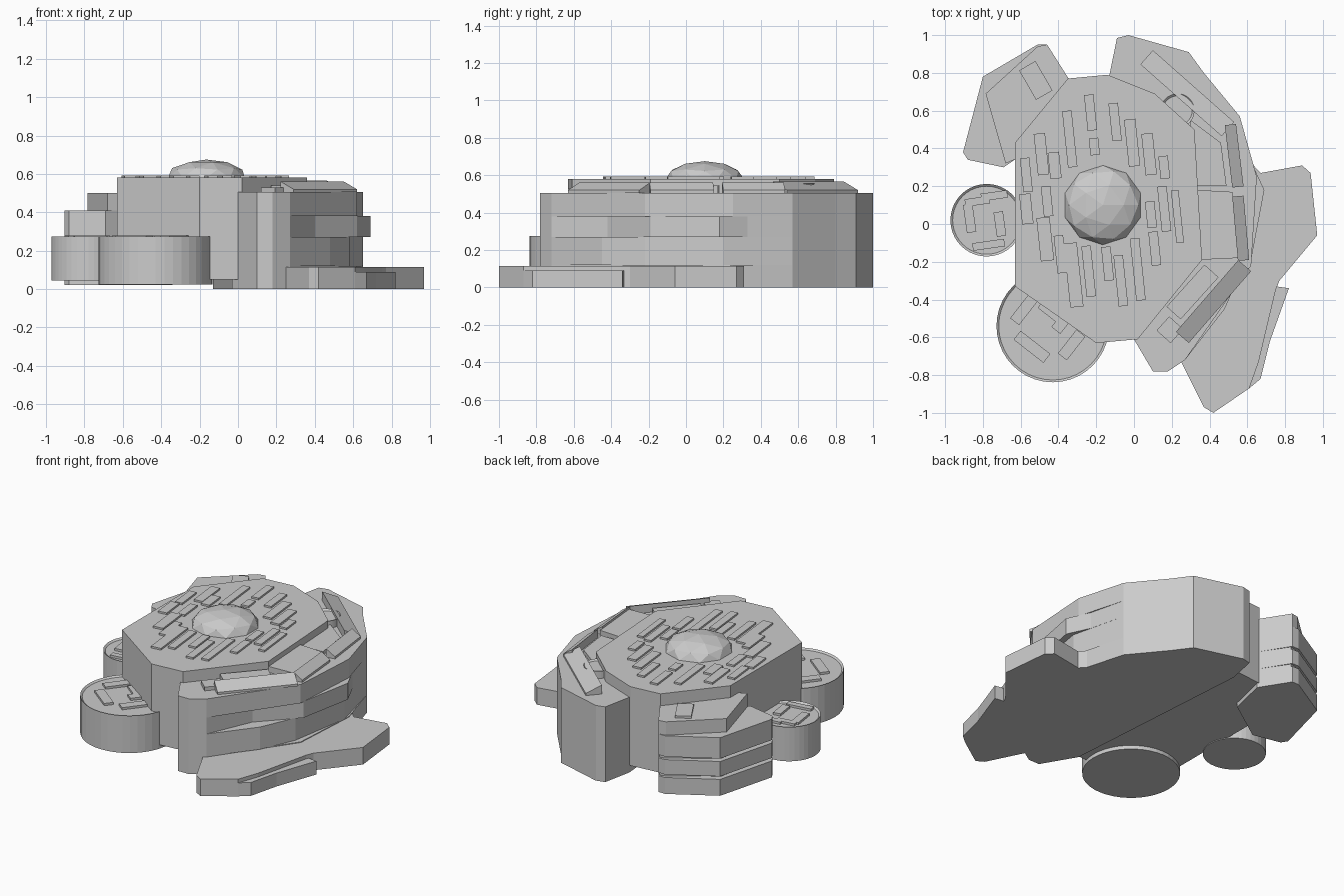
import bpy, bmesh, math
from mathutils import Matrix, Vector

cube = bpy.data.objects.get("Cube")
if cube:
    bpy.data.objects.remove(cube, do_unlink=True)

grey = bpy.data.materials.new("concrete grey")
grey.use_nodes = True
grey.diffuse_color = (0.6, 0.6, 0.6, 1)
grey.node_tree.nodes["Principled BSDF"].inputs["Base Color"].default_value = (0.6, 0.6, 0.6, 1)


def finish(name, bm):
    bmesh.ops.recalc_face_normals(bm, faces=bm.faces)
    mesh = bpy.data.meshes.new(name)
    bm.to_mesh(mesh)
    bm.free()
    mesh.materials.append(grey)
    ob = bpy.data.objects.new(name, mesh)
    bpy.context.collection.objects.link(ob)
    return ob


def slab(name, outline, z0, z1):
    """Vertical prism over a plan outline."""
    bm = bmesh.new()
    face = bm.faces.new([bm.verts.new((x, y, z0)) for x, y in outline])
    top = bmesh.ops.extrude_face_region(bm, geom=[face])
    verts = [g for g in top["geom"] if isinstance(g, bmesh.types.BMVert)]
    bmesh.ops.translate(bm, verts=verts, vec=(0, 0, z1 - z0))
    return finish(name, bm)


def box(name, x, y, w, l, z0, z1, turn=0):
    bm = bmesh.new()
    m = (Matrix.Translation((x, y, (z0 + z1) / 2)) @ Matrix.Rotation(math.radians(turn), 4, 'Z')
         @ Matrix.Diagonal((w, l, z1 - z0, 1)))
    bmesh.ops.create_cube(bm, size=1, matrix=m)
    return finish(name, bm)


def wedge(name, a, b, width, z0, z1):
    """Sloping panel: outer edge a-b stays low, the inner edge rises."""
    a, b = Vector(a), Vector(b)
    inward = Vector((-(b - a).y, (b - a).x)).normalized() * width
    bm = bmesh.new()
    rows = []
    for p in (a, b):
        q = p + inward
        rows.append([bm.verts.new(v) for v in
                     ((*p, z0), (*q, z0), (*q, z1), (*p, z0 + 0.015))])
    bm.faces.new(rows[0])
    bm.faces.new(rows[1])
    for i in range(4):
        j = (i + 1) % 4
        bm.faces.new((rows[0][i], rows[0][j], rows[1][j], rows[1][i]))
    return finish(name, bm)


def drum(name, x, y, r, z0, z1):
    """Round annex with a thin raised rim."""
    bm = bmesh.new()
    bmesh.ops.create_cone(bm, cap_ends=True, segments=40, radius1=r, radius2=r, depth=z1 - z0,
                          matrix=Matrix.Translation((x, y, (z0 + z1) / 2)))
    bm.faces.ensure_lookup_table()
    top = max(bm.faces, key=lambda f: f.calc_center_median().z)
    bmesh.ops.inset_region(bm, faces=[top], thickness=0.012)
    bmesh.ops.translate(bm, verts=top.verts, vec=(0, 0, -0.01))
    return finish(name, bm)


# Main hall and its roof plate
hall = [(-.2, -.63), (.02, -.61), (.36, -.19), (.32, .5), (.11, .69),
        (-.14, .79), (-.35, .77), (-.63, .43), (-.63, -.33)]
slab("main_hall", hall, .05, .565)
slab("roof_plate", hall, .565, .58)

# East building: stacked storeys with alternating outlines
west_back = [(.56, .57), (.37, .8), (.29, .91), (-.03, 1), (-.09, .985), (-.13, .79), (-.03, -.56)]
front = [(.1, -.78), (.18, -.78), (.27, -.72)]
outer = front + [(.62, -.22), (.65, .25)] + west_back
middle = front + [(.4, -.42), (.62, -.19), (.69, .18), (.62, .33)] + west_back
inner = front + [(.48, -.45), (.58, -.22), (.65, .2)] + west_back
slab("ground_storey", outer, 0, .12)
slab("lower_storey", inner, .12, .27)
slab("middle_storey", middle, .27, .38)
slab("upper_storey", outer, .38, .505)

# Low wings on the ground
slab("front_wing", [(.25, -.73), (.37, -.97), (.42, -1), (.61, -.87), (.66, -.73),
                    (.75, -.35), (.77, -.3), (.6, -.1)], 0, .115)
slab("front_wing_ledge", [(.61, -.87), (.67, -.82), (.72, -.62), (.82, -.34), (.75, -.33)], 0, .09)
slab("east_wing", [(.55, -.3), (.77, -.3), (.97, -.06), (.935, .27), (.89, .31),
                   (.67, .27), (.55, .4)], 0, .115)

# North-west wing: storeys with recessed bands and a raised upper block
nw = [(-.69, .3), (-.88, .34), (-.905, .38), (-.8, .78), (-.51, .95), (-.46, .95), (-.34, .76)]
nw_band = [(-.69, .32), (-.85, .38), (-.78, .74), (-.5, .93), (-.46, .94), (-.34, .76)]
slab("northwest_core", nw_band, .03, .4)
for i, (z0, z1) in enumerate([(.02, .13), (.15, .25), (.27, .41)]):
    slab(f"northwest_storey_{i + 1}", nw + [(-.4, .5)], z0, z1)
slab("northwest_upper", [(-.68, .32), (-.785, .69), (-.51, .94), (-.46, .95), (-.34, .76),
                         (-.5, .4)], .41, .5)
box("northwest_hatch", -.52, .76, .1, .18, .5, .515, 30)

# Round annexes with roof units
drum("large_round_annex", -.43, -.54, .298, .025, .275)
drum("small_round_annex", -.78, .02, .192, .045, .275)
for i, (x, y, w, l, t) in enumerate([
        (-.54, -.65, .2, .06, -38), (-.58, -.45, .06, .17, -38), (-.44, -.46, .13, .06, -38),
        (-.38, -.52, .06, .11, -38), (-.33, -.64, .06, .16, -38)]):
    box(f"large_annex_unit_{i + 1}", x, y, w, l, .26, .28, t)
for i, (x, y, w, l) in enumerate([(-.87, .03, .05, .15), (-.83, .12, .13, .04),
                                  (-.74, .15, .14, .04), (-.77, -.11, .17, .04),
                                  (-.71, 0, .05, .13)]):
    box(f"small_annex_unit_{i + 1}", x, y, w, l, .26, .28, 8)

# Sloping panels around the terrace
for i, (a, b, w, h) in enumerate([((.29, -.63), (.62, -.25), .09, .56),
                                  ((.61, -.19), (.58, .15), .06, .56),
                                  ((.58, .2), (.54, .53), .06, .56),
                                  ((.53, .54), (.1, .92), .1, .565)]):
    wedge(f"sloping_panel_{i + 1}", a, b, w, .505, h)

# Terrace blocks behind the panels
slab("terrace_block_east", [(.34, -.19), (.55, -.18), (.52, .17), (.34, .18)], .5, .545)
slab("terrace_block_north", [(.3, .2), (.49, .2), (.46, .43), (.3, .55)], .5, .53)
box("terrace_block_south", .31, -.36, .1, .3, .5, .54, -42)
box("terrace_unit", .19, -.56, .1, .1, .5, .53, -42)
drum("terrace_drum", .23, .6, .09, .5, .555)

# Roof strips: centre, width and length in hundredths
strips = [(-23, 59, 5, 19), (-21, 41, 5, 9), (-10, 54, 5, 20), (-1, 43, 6, 25), (8, 37, 6, 22),
          (-34, 45, 5, 30), (-49, 37, 6, 22), (-57, 26, 5, 18), (-42, 31, 6, 14), (-57, 8, 6, 16),
          (-47, -8, 7, 23), (-32, -27, 7, 34), (-24, -25, 5, 27), (-14, -21, 5, 18),
          (-7, -30, 5, 27), (2, -24, 5, 33), (11, -13, 5, 18), (16, 8, 5, 24), (23, 4, 4, 28),
          (9, 5, 5, 14), (-46, 12, 5, 16), (16, 30, 5, 12), (-39, -16, 5, 20)]
for i, s in enumerate(strips):
    x, y, w, l = (v / 100 for v in s)
    box(f"roof_strip_{i + 1}", x, y, w, l, .575, .592, 6)

# Faceted dome
bm = bmesh.new()
bmesh.ops.create_icosphere(bm, subdivisions=2, radius=1)
bmesh.ops.bisect_plane(bm, geom=bm.verts[:] + bm.edges[:] + bm.faces[:],
                       plane_co=(0, 0, 0), plane_no=(0, 0, 1), clear_inner=True)
bmesh.ops.transform(bm, verts=bm.verts,
                    matrix=Matrix.Translation((-.165, .1, .58)) @ Matrix.Diagonal((.21, .21, .095, 1)))
finish("dome", bm)
